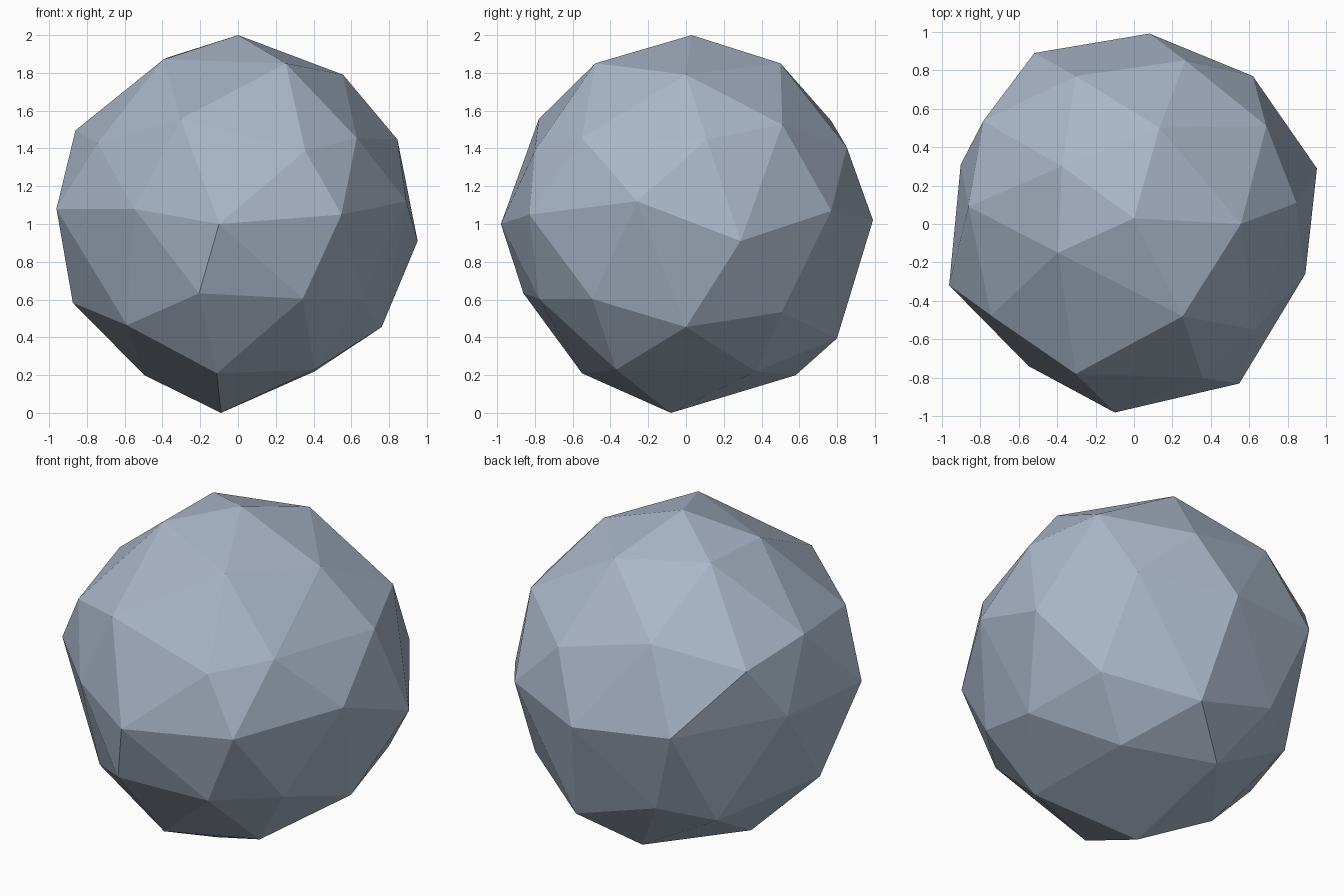
import bpy
import bmesh
from math import cos, sin, radians
from mathutils import Vector

cube = bpy.data.objects.get("Cube")
if cube:
    bpy.data.objects.remove(cube, do_unlink=True)

# Stone colour
stone = bpy.data.materials.new("blue_grey_stone")
stone.use_nodes = True
colour = (0.40, 0.47, 0.58, 1.0)
stone.diffuse_color = colour
stone.node_tree.nodes["Principled BSDF"].inputs["Base Color"].default_value = colour

# Low-poly ball that the rock is chipped from
mesh = bpy.data.meshes.new("boulder")
bm = bmesh.new()
bmesh.ops.create_icosphere(bm, subdivisions=2, radius=1.0)
rest_position = {vert: vert.co.copy() for vert in bm.verts}


def chip_ring(start_angle, height, nudges):
    """Nudge one level ring of corners, in hundredths, going anticlockwise."""
    radius = (1 - height * height) ** 0.5
    for index, nudge in enumerate(nudges):
        angle = radians(start_angle + index * 360 / len(nudges))
        spot = Vector((radius * cos(angle), radius * sin(angle), height))
        corner = min(rest_position, key=lambda vert: (rest_position[vert] - spot).length)
        corner.co = rest_position[corner] + Vector(nudge) / 100


# Crown and upper rings
chip_ring(0, 1, [(0, 3, 0)])
chip_ring(0, 0.851, [(3, 0, -6), (-3, 0, 0), (5, -1, 3), (3, 16, 2), (9, 2, 0)])
chip_ring(36, 0.526, [(0, 1, 0), (-4, -4, 2), (-1, 9, -3), (-4, 3, 3), (-6, -5, -7)])
chip_ring(0, 0.447, [(-5, 11, 0), (-1, 0, -4), (-6, 1, -3), (-2, 5, -2), (8, 5, -6)])

# Widest ring
chip_ring(18, 0, [(0, -2, -9), (3, -4, 7), (8, -1, 2), (7, 8, 7), (5, 0, 9),
                  (-1, -1, 8), (4, 7, 8), (-10, 2, 0), (-4, -2, 5), (-6, 5, 12)])

# Lower rings and foot
chip_ring(36, -0.447, [(-6, -2, -2), (-6, -8, 0), (2, -4, 3), (7, -1, 8), (-7, 3, 5)])
chip_ring(0, -0.526, [(-9, 0, -2), (-8, -1, -8), (8, 7, 0), (10, 1, -1), (8, 3, 13)])
chip_ring(36, -0.851, [(-2, 6, 7), (5, 8, 5), (3, 8, 5), (5, -5, 6), (-2, -6, 8)])
chip_ring(0, -1, [(-9, -8, 0)])

# Stand the boulder on the ground with flat facets
bmesh.ops.translate(bm, verts=bm.verts, vec=(0, 0, 1))
bmesh.ops.recalc_face_normals(bm, faces=bm.faces)
for face in bm.faces:
    face.smooth = False
bm.to_mesh(mesh)
bm.free()
mesh.materials.append(stone)
boulder = bpy.data.objects.new("boulder", mesh)
bpy.context.collection.objects.link(boulder)
